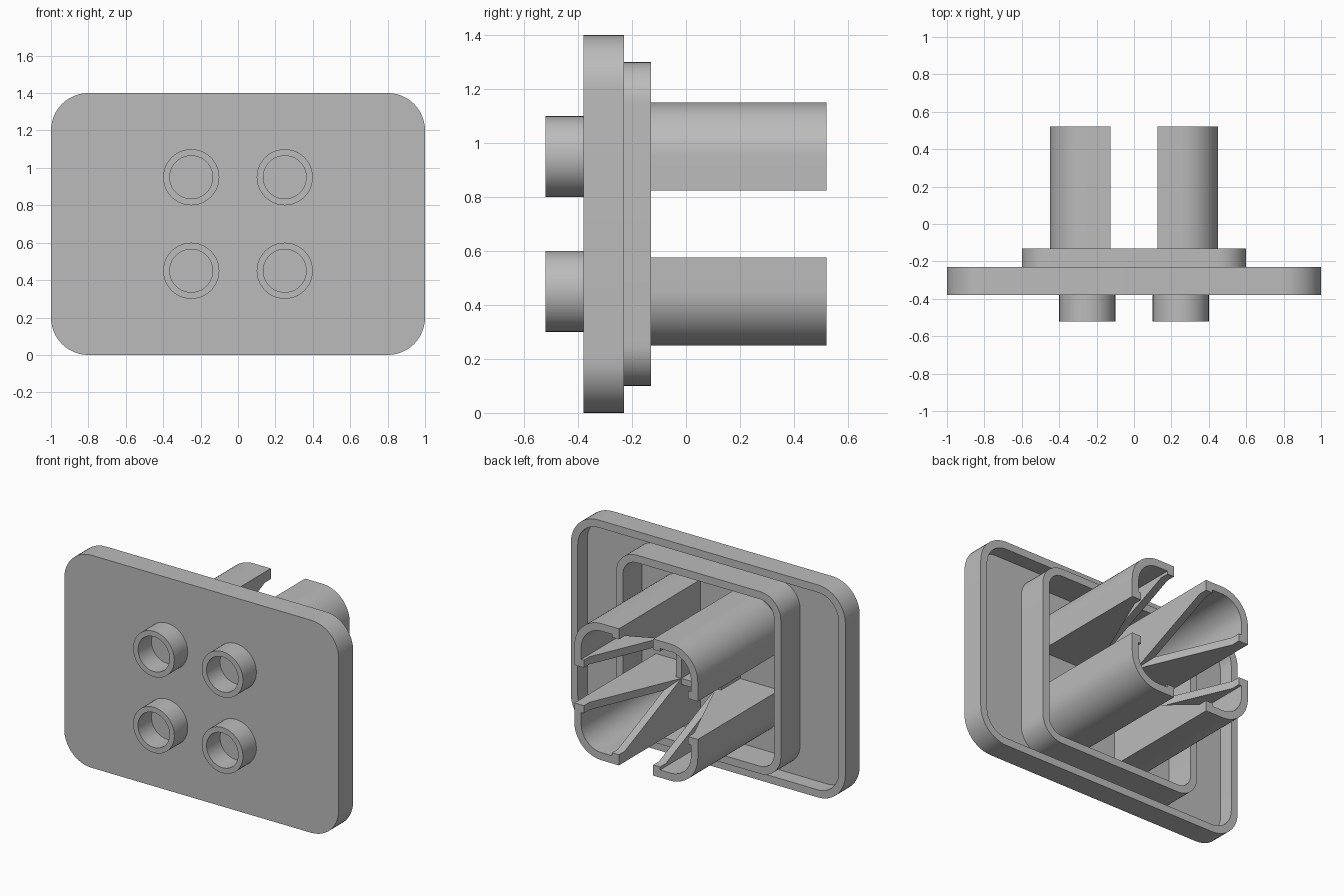
import bpy, bmesh
from math import pi, sin, cos, radians

cube = bpy.data.objects.get("Cube")
if cube:
    bpy.data.objects.remove(cube)

grey = bpy.data.materials.new("light grey plastic")
grey.use_nodes = True
colour = (0.5, 0.5, 0.5, 1)
grey.diffuse_color = colour
grey.node_tree.nodes["Principled BSDF"].inputs["Base Color"].default_value = colour

MID = 0.7                                 # height of the model's centre
FRONT, FLOOR, BACK = -0.38, -0.33, -0.23  # plate front, cavity floor, rim
RING, TIP = -0.13, 0.52                   # ring edge, leg tips
SINK = 0.01
WALL = 0.05
NEAR, FAR = 0.125, 0.45                   # leg extents from the centre


def finish(name, bm, mirror=False):
    bmesh.ops.recalc_face_normals(bm, faces=bm.faces)
    mesh = bpy.data.meshes.new(name)
    bm.to_mesh(mesh)
    bm.free()
    mesh.materials.append(grey)
    ob = bpy.data.objects.new(name, mesh)
    bpy.context.collection.objects.link(ob)
    ob.location.z = MID
    if mirror:
        mod = ob.modifiers.new("four quarters", "MIRROR")
        mod.use_axis = (True, False, True)
        mod.use_mirror_merge = False
    bpy.ops.object.select_all(action="DESELECT")
    ob.select_set(True)
    bpy.context.view_layer.objects.active = ob
    bpy.ops.object.shade_smooth_by_angle(angle=radians(30))
    return ob


def arc(cx, cz, r, start, end, n):
    steps = [start + (end - start) * i / n for i in range(n + 1)]
    return [(cx + r * cos(a), cz + r * sin(a)) for a in steps]


def rounded(w, h, r):
    pts = []
    for k, (sx, sz) in enumerate(((1, 1), (-1, 1), (-1, -1), (1, -1))):
        pts += arc(sx * (w - r), sz * (h - r), r, k * pi / 2, (k + 1) * pi / 2, 12)
    return pts


def loft(bm, sections, caps):
    """Skin (outline, y) sections; cap the two ends or join them in a loop."""
    loops = [[bm.verts.new((x, y, z)) for x, z in pts] for pts, y in sections]
    pairs = list(zip(loops, loops[1:]))
    if not caps:
        pairs.append((loops[-1], loops[0]))
    for a, b in pairs:
        for i in range(len(a)):
            j = (i + 1) % len(a)
            bm.faces.new((a[i], a[j], b[j], b[i]))
    if caps:
        bm.faces.new(loops[0])
        bm.faces.new(loops[-1])


def prism(bm, outline, low, high, swap):
    """Extrude an outline of (y, v) across u; swap exchanges x and z."""
    ends = []
    for u in (low, high):
        ends.append([bm.verts.new((v, y, u) if swap else (u, y, v)) for y, v in outline])
    a, b = ends
    bm.faces.new(a)
    bm.faces.new(b)
    for i in range(len(a)):
        j = (i + 1) % len(a)
        bm.faces.new((a[i], a[j], b[j], b[i]))


# Face plate with a shallow cavity behind it
bm = bmesh.new()
outer, inner = rounded(1, MID, 0.2), rounded(1 - WALL, MID - WALL, 0.2 - WALL)
loft(bm, [(outer, FRONT), (outer, BACK), (inner, BACK), (inner, FLOOR)], True)
finish("face_plate", bm)

# Square collar standing in the cavity
bm = bmesh.new()
outer, inner = rounded(0.6, 0.6, 0.15), rounded(0.6 - WALL, 0.6 - WALL, 0.15 - WALL)
base = FLOOR - SINK
loft(bm, [(outer, base), (outer, RING), (inner, RING), (inner, base)], False)
finish("back_collar", bm)

# Four hollow studs on the front
bm = bmesh.new()
outer, inner = [arc(0.25, 0.25, r, 0, 2 * pi, 48)[:-1] for r in (0.15, 0.115)]
base = FRONT + SINK
loft(bm, [(outer, base), (outer, -TIP), (inner, -TIP), (inner, base)], False)
finish("front_studs", bm, True)

# Four legs: rounded outer wall plus flanges that taper towards the tip
bm = bmesh.new()
wall = [(FAR, NEAR)] + arc(0.25, 0.25, 0.2, 0, pi / 2, 16) + [(NEAR, FAR)]
inside = [(FAR - WALL, NEAR)] + arc(0.25, 0.25, 0.2 - WALL, 0, pi / 2, 16) + [(NEAR, FAR - WALL)]
section = wall + inside[::-1]
loft(bm, [(section, FLOOR - SINK), (section, TIP)], True)
top = FAR - WALL
flange = [(FLOOR - SINK, top), (TIP, top), (TIP, top - 0.02), (TIP - 0.06, top - 0.02),
          (RING, NEAR), (FLOOR - SINK, NEAR)]
for swap in (False, True):
    prism(bm, flange, NEAR, NEAR + WALL, swap)
finish("clip_legs", bm, True)

# Low ribs tying neighbouring legs together
bm = bmesh.new()
rib = [(FLOOR - SINK, -NEAR), (RING, -NEAR), (RING, NEAR), (FLOOR - SINK, NEAR)]
for swap in (False, True):
    for side in (1, -1):
        prism(bm, rib, side * NEAR, side * (NEAR + 0.04), swap)
finish("leg_ribs", bm)
